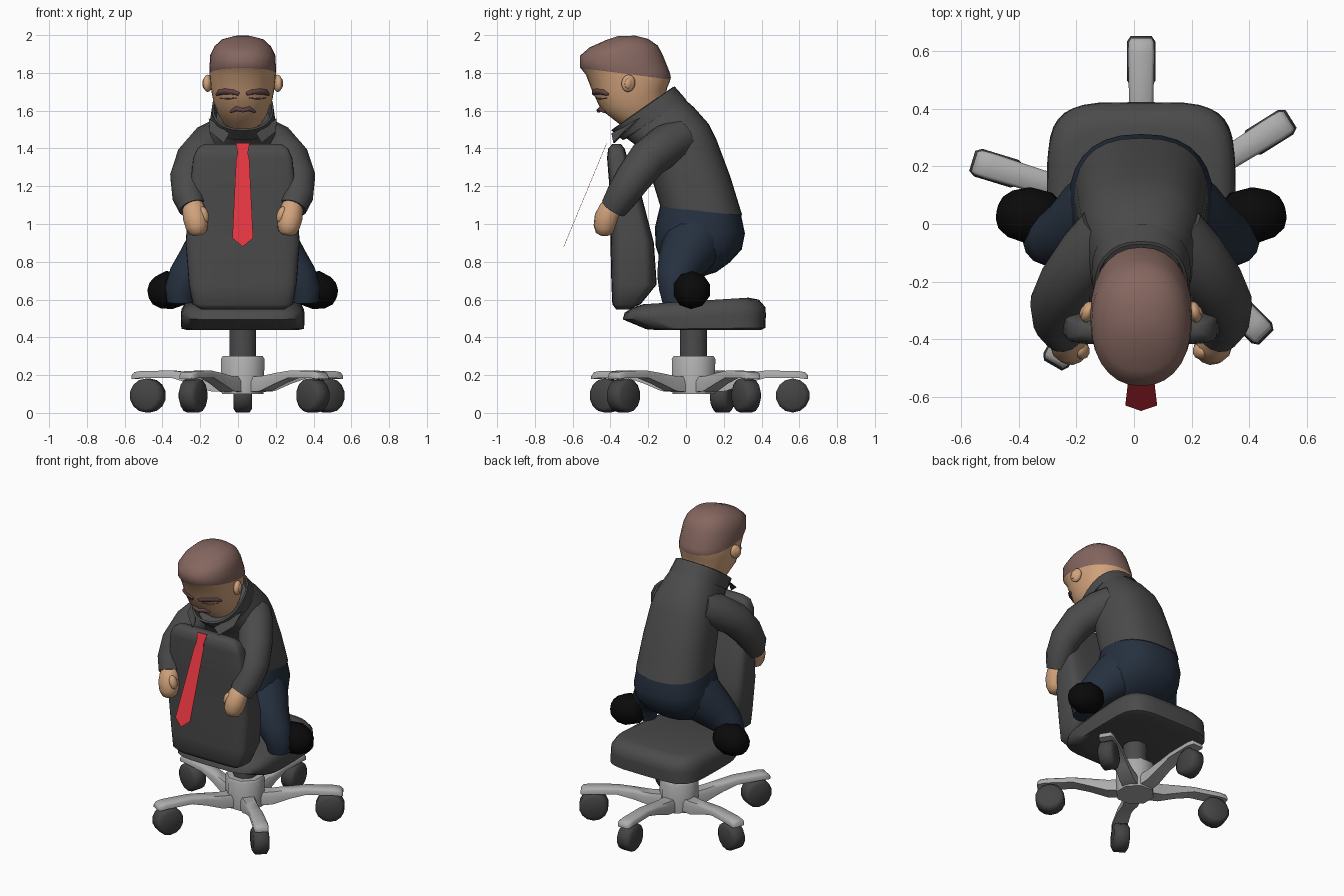
import bpy, bmesh, math
from mathutils import Vector as V

CX, CY = 0.025, 0.04   # centre line of figure, centre of chair base


def mat(name, r, g, b):
    m = bpy.data.materials.new(name)
    m.diffuse_color = (r, g, b, 1)
    return m


CLOTH = mat("charcoal", .07, .07, .07)
METAL = mat("light_grey", .42, .42, .42)
RUBBER = mat("wheel_grey", .058, .058, .058)
NAVY = mat("navy", .019, .030, .050)
BLACK = mat("black", .003, .003, .003)
SKIN = mat("skin", .64, .365, .20)
HAIR = mat("hair_brown", .235, .133, .115)
DARK = mat("moustache_brown", .12, .06, .062)
RED = mat("tie_red", .74, .035, .05)


def loft(name, rings, material, angle=40):
    """Skin a list of equal-length rings, cap both ends."""
    bm = bmesh.new()
    vs = [[bm.verts.new((p[0] + CX, p[1], p[2])) for p in r] for r in rings]
    n = len(vs[0])
    for a, b in zip(vs, vs[1:]):
        for i in range(n):
            j = (i + 1) % n
            bm.faces.new((a[i], a[j], b[j], b[i]))
    bm.faces.new(vs[0][::-1])
    bm.faces.new(vs[-1])
    bmesh.ops.recalc_face_normals(bm, faces=bm.faces)
    me = bpy.data.meshes.new(name)
    bm.to_mesh(me)
    bm.free()
    me.materials.append(material)
    me.shade_smooth()
    me.set_sharp_from_angle(angle=math.radians(angle))
    ob = bpy.data.objects.new(name, me)
    bpy.context.collection.objects.link(ob)
    return ob


def oval(front, back, hw, p=2.2, n=28):
    """Super-ellipse from a front (y,z) to a back (y,z) point, half width hw."""
    f, b = V((0, *front)), V((0, *back))
    c, a = (f + b) / 2, (b - f) / 2
    sp = lambda t: math.copysign(abs(t) ** (2 / p), t)
    return [c + a * sp(math.cos(t)) + V((hw * sp(math.sin(t)), 0, 0))
            for t in (2 * math.pi * i / n for i in range(n))]


def body(name, secs, material, p=2.2, angle=40, n=28):
    return loft(name, [oval(*s, p=p, n=n) for s in secs], material, angle)


def tube(name, pts, radii, material, n=14, angle=50):
    """Round tube along a path; the ring frame is carried along so it never twists."""
    pts = [V(p) for p in pts]
    rings, u = [], None
    for i, (c, r) in enumerate(zip(pts, radii)):
        t = (pts[min(i + 1, len(pts) - 1)] - pts[max(i - 1, 0)]).normalized()
        if u is None:
            u = t.cross(V((0, 1, 0)) if abs(t.z) > .9 else V((0, 0, 1)))
        u = (u - t * u.dot(t)).normalized()
        w = t.cross(u)
        rings.append([c + r * (u * math.cos(k) + w * math.sin(k))
                      for k in (2 * math.pi * (j + .5) / n for j in range(n))])
    return loft(name, rings, material, angle)


def blob(name, loc, size, rot, material, seg=14):
    bpy.ops.mesh.primitive_uv_sphere_add(segments=seg, ring_count=10, radius=1,
                                         location=(loc[0] + CX, loc[1], loc[2]), rotation=rot)
    ob = bpy.context.object
    ob.name, ob.scale = name, size
    ob.data.materials.append(material)
    ob.data.shade_smooth()
    return ob


# chair base: hub, column, five legs with wheels
tube("hub", [(0, CY, .10), (0, CY, .285), (0, CY, .30)], [.12, .125, .115], METAL, 8, 50)
tube("column", [(0, CY, .28), (0, CY, .46)], [.077, .077], CLOTH, 8, 50)
for k, deg in enumerate((90, 163, 240, 315, 32)):
    d = V((math.cos(math.radians(deg)), math.sin(math.radians(deg)), 0))
    s = V((-d.y, d.x, 0))
    o = V((0, CY, 0))
    rings = []
    for r, lo, hi, w in ((.08, .11, .19, .05), (.17, .115, .195, .045), (.28, .155, .212, .04),
                         (.38, .185, .224, .042), (.55, .185, .222, .046), (.59, .18, .216, .044),
                         (.605, .18, .20, .036)):
        c, e = o + d * r, (hi - lo) * .3
        rings.append([c + s * x + V((0, 0, z)) for x, z in (
            (-w, lo), (w, lo), (w, hi - e), (w * .75, hi), (-w * .75, hi), (-w, hi - e))])
    loft(f"base_leg_{k}", rings, METAL, 60)
    c = o + d * .525 + V((0, 0, .092))
    tube(f"wheel_{k}", [c + s * x for x in (-.05, -.036, .036, .05)],
         [.068, .09, .09, .068], RUBBER, 14, 60)

# seat and backrest
body("seat", [((-.17, .44), (.40, .44), .30), ((-.21, .443), (.42, .45), .325),
              ((-.335, .495), (.423, .52), .328), ((-.325, .53), (.42, .56), .325),
              ((-.29, .553), (.385, .60), .305), ((-.23, .575), (.33, .61), .27)],
     CLOTH, 4.5, 60, 36)
body("backrest", [((-.37, .548), (-.30, .548), .22), ((-.39, .575), (-.24, .575), .265),
                  ((-.395, .68), (-.155, .68), .285), ((-.40, .9), (-.17, .9), .302),
                  ((-.402, 1.15), (-.235, 1.15), .285), ((-.418, 1.35), (-.31, 1.35), .262),
                  ((-.412, 1.4), (-.325, 1.4), .24), ((-.39, 1.423), (-.345, 1.423), .205)],
     CLOTH, 5, 60, 36)

# torso and trousers
body("jacket", [((-.135, 1.09), (.298, 1.045), .232), ((-.19, 1.27), (.235, 1.25), .222),
                ((-.235, 1.37), (.16, 1.45), .212), ((-.27, 1.42), (.12, 1.53), .20),
                ((-.31, 1.45), (.04, 1.62), .175), ((-.33, 1.47), (-.03, 1.68), .155)], CLOTH, 2.5)
body("trouser_seat", [((-.135, 1.105), (.29, 1.055), .23), ((-.165, .98), (.312, .95), .25),
                      ((-.16, .88), (.295, .865), .245), ((-.13, .79), (.23, .795), .205),
                      ((-.08, .73), (.16, .745), .14), ((-.03, .715), (.08, .72), .09)], NAVY, 2.4)

# collar: outer band, folded inwards
body("collar", [((-.32, 1.45), (-.01, 1.665), .165), ((-.335, 1.445), (0, 1.66), .172),
                ((-.395, 1.495), (-.06, 1.728), .163), ((-.385, 1.505), (-.07, 1.725), .153),
                ((-.34, 1.47), (-.06, 1.66), .14)], CLOTH, 2.3, 35)

# head, cut along the hairline
head = body("head", [((-.31, 1.50), (-.10, 1.63), .11), ((-.36, 1.535), (-.11, 1.67), .135),
                     ((-.45, 1.605), (-.10, 1.72), .158), ((-.495, 1.70), (-.085, 1.755), .17),
                     ((-.53, 1.79), (-.08, 1.775), .175), ((-.562, 1.83), (-.085, 1.80), .177),
                     ((-.562, 1.89), (-.125, 1.90), .172), ((-.51, 1.935), (-.15, 1.945), .15),
                     ((-.42, 1.975), (-.2, 1.98), .11), ((-.36, 1.995), (-.27, 1.997), .04)],
            SKIN, 2.2, 60)
head.data.materials.append(HAIR)
bm = bmesh.new()
bm.from_mesh(head.data)
co, no = V((0, -.55, 1.825)), V((0, .13, 1)).normalized()
bmesh.ops.bisect_plane(bm, geom=bm.verts[:] + bm.edges[:] + bm.faces[:], plane_co=co, plane_no=no)
for f in bm.faces:
    f.material_index = int((f.calc_center_median() - co).dot(no) > 0)
bm.to_mesh(head.data)
bm.free()

tube("moustache", [(-.065, -.43, 1.592), (-.035, -.452, 1.610), (0, -.462, 1.602),
                   (.035, -.452, 1.610), (.065, -.43, 1.592)],
     [.006, .014, .012, .014, .006], DARK, 8)

# mirrored parts
for s, side in ((-1, "left"), (1, "right")):
    m = lambda pts: [(s * x, y, z) for x, y, z in pts]
    tube(side + "_sleeve", m([(.12, -.02, 1.46), (.175, -.1, 1.42), (.248, -.2, 1.345),
                              (.292, -.28, 1.24), (.29, -.34, 1.15), (.265, -.38, 1.085)]),
         [.10, .112, .106, .095, .085, .074], CLOTH)
    # fist, narrowing downwards
    tube(side + "_hand", m([(.268, -.37, 1.12), (.258, -.40, 1.075), (.25, -.42, 1.03),
                            (.242, -.43, .985), (.236, -.43, .955), (.234, -.43, .94)]),
         [.05, .062, .066, .06, .048, .025], SKIN, 12, 70)
    blob(side + "_thumb", (s * .205, -.44, 1.05), (.025, .03, .045), (0, s * .3, 0), SKIN, 10)
    tube(side + "_trouser_leg", m([(.10, .06, .93), (.155, .02, .87), (.235, -.03, .78),
                                   (.30, -.055, .71), (.325, -.055, .65), (.325, -.05, .585)]),
         [.16, .155, .125, .10, .088, .075], NAVY)
    # shoe pointing outwards
    tube(side + "_shoe", m([(.29, .02, .665), (.32, .025, .66), (.39, .03, .65),
                            (.45, .035, .637), (.485, .04, .632), (.497, .042, .63)]),
         [.06, .088, .102, .085, .058, .03], BLACK, 10, 60)
    blob(side + "_ear", (s * .185, -.305, 1.745), (.024, .038, .046), (-.2, 0, s * .3), SKIN)
    blob(side + "_ear_hollow", (s * .203, -.305, 1.745), (.010, .020, .028), (-.2, 0, s * .3), SKIN)
    tube(side + "_eyebrow", m([(.020, -.488, 1.688), (.045, -.482, 1.70), (.085, -.462, 1.705),
                               (.12, -.435, 1.698), (.138, -.412, 1.685)]),
         [.010, .018, .02, .016, .007], DARK, 8)
    tube(side + "_eye", m([(.035, -.478, 1.668), (.08, -.456, 1.662), (.122, -.42, 1.668)]),
         [.003, .005, .003], DARK, 6)
    flap = m([(.18, -.25, 1.56), (.175, -.33, 1.49), (.10, -.385, 1.43), (.07, -.395, 1.48)])
    loft(side + "_collar_flap", [flap, [(x, y + .008, z) for x, y, z in flap]], CLOTH, 30)

# tie: thin plate hanging forward of the backrest
half = [(.037, 1.43), (.027, 1.375), (.035, 1.34), (.055, .925)]
outline = half + [(0, .88)] + [(-x, z) for x, z in half[::-1]]
tie = [(x, -.42 - .415 * (1.43 - z), z) for x, z in outline]
loft("tie", [tie, [(x, y + .002, z) for x, y, z in tie]], RED, 30)
